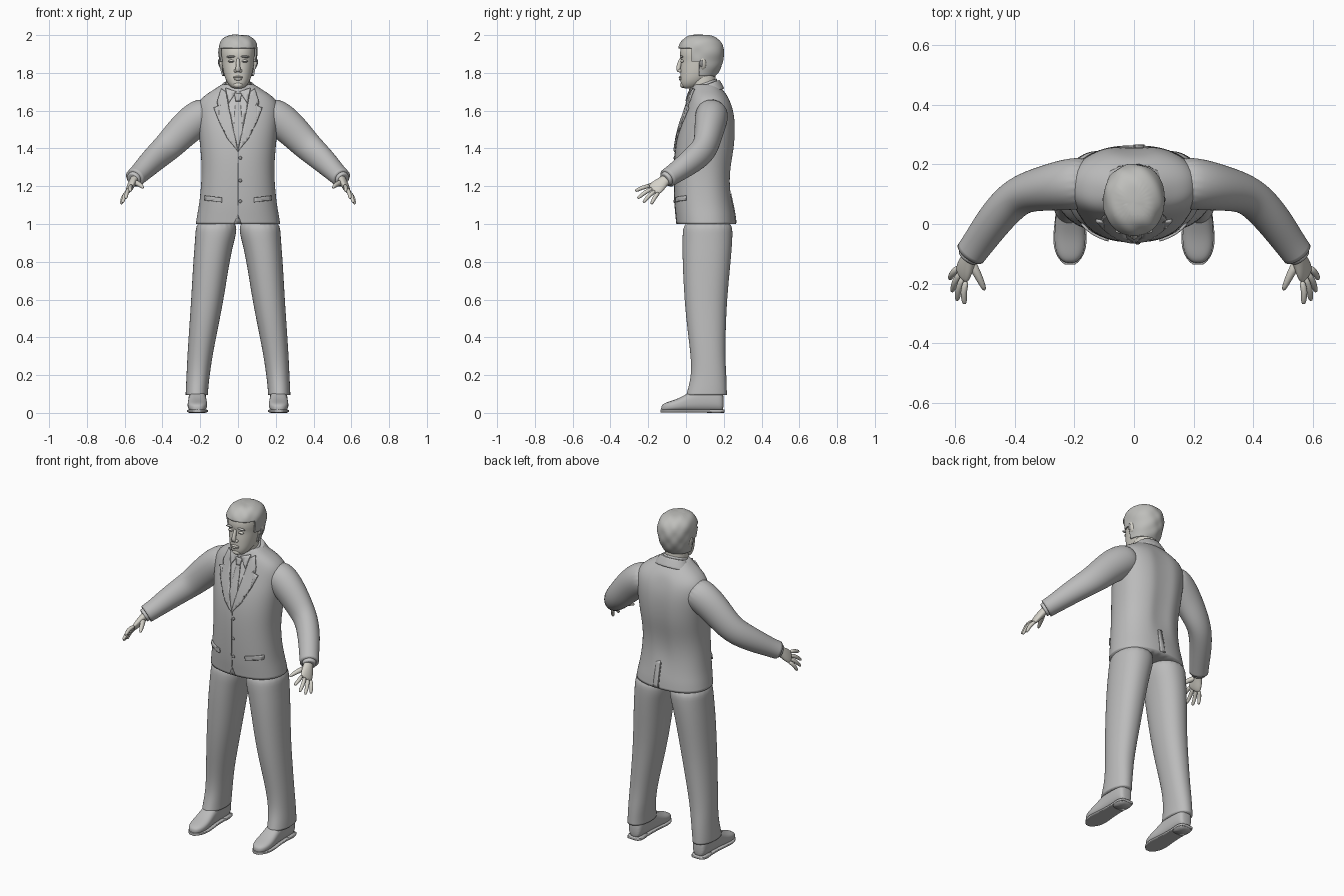
import bpy, bmesh, math
from mathutils import Vector
from mathutils.bvhtree import BVHTree

cube = bpy.data.objects.get("Cube")
if cube:
    bpy.data.objects.remove(cube)


def material(name, rgb):
    m = bpy.data.materials.new(name)
    m.use_nodes = True
    m.diffuse_color = (*rgb, 1)
    m.node_tree.nodes["Principled BSDF"].inputs["Base Color"].default_value = (*rgb, 1)
    return m


SUIT = material("suit grey", (0.5, 0.5, 0.5))
SHIRT = material("shirt grey", (0.56, 0.56, 0.56))
SEAM = material("seam grey", (0.3, 0.3, 0.3))
SKIN = material("skin", (0.66, 0.64, 0.58))
HAIR = material("hair grey", (0.52, 0.52, 0.5))


def finish(name, bm, mat, mirror=False, subsurf=0, solid=0.0):
    bmesh.ops.recalc_face_normals(bm, faces=bm.faces)
    for f in bm.faces:
        f.smooth = True
    me = bpy.data.meshes.new(name)
    bm.to_mesh(me)
    bm.free()
    me.materials.append(mat)
    ob = bpy.data.objects.new(name, me)
    bpy.context.collection.objects.link(ob)
    if mirror:
        ob.modifiers.new("Mirror", "MIRROR").use_mirror_merge = False
    if subsurf:
        s = ob.modifiers.new("Subsurf", "SUBSURF")
        s.levels = s.render_levels = subsurf
    if solid:
        s = ob.modifiers.new("Solidify", "SOLIDIFY")
        s.thickness, s.offset = solid, 0
    return ob


def skin_rings(rings, crease=(0, 0), power=2.0, n=20):
    """Each ring is (centre, u axis, v axis); a superellipse is drawn on each."""
    bm = bmesh.new()
    layer = bm.edges.layers.float.new("crease_edge")
    loops = []
    for c, u, v in rings:
        loop = []
        for i in range(n):
            a = math.tau * (i + 0.5) / n
            p, q = math.cos(a), math.sin(a)
            p = math.copysign(abs(p) ** (2 / power), p)
            q = math.copysign(abs(q) ** (2 / power), q)
            loop.append(bm.verts.new(Vector(c) + Vector(u) * p + Vector(v) * q))
        loops.append(loop)
    for a, b in zip(loops, loops[1:]):
        for i in range(n):
            j = (i + 1) % n
            bm.faces.new((a[i], a[j], b[j], b[i]))
    for loop, c in ((loops[0], crease[0]), (loops[-1], crease[1])):
        for e in bm.faces.new(loop).edges:
            e[layer] = c
    return bm


def stack(rows, tilt=0, **kw):
    """Horizontal rings from rows of (z, x centre, half width, front y, back y)."""
    return skin_rings([((x, (f + b) / 2, z), (w, 0, 0),
                        (0, (b - f) / 2, tilt * (b - f) / 2)) for z, x, w, f, b in rows], **kw)


def tube(path, radii, ref=(0, 0, 1), **kw):
    """Rings square to a path; radii are (along ref, across ref)."""
    pts, rings = [Vector(p) for p in path], []
    for i, p in enumerate(pts):
        t = (pts[min(i + 1, len(pts) - 1)] - pts[max(i - 1, 0)]).normalized()
        u = Vector(ref)
        u = (u - t * u.dot(t)).normalized()
        rings.append((p, u * radii[i][0], t.cross(u) * radii[i][1]))
    return skin_rings(rings, **kw)


def ball(name, loc, size, mat, mirror=False, turn=0):
    bm = bmesh.new()
    bmesh.ops.create_uvsphere(bm, u_segments=16, v_segments=10, radius=1)
    for v in bm.verts:
        x, y, z = (v.co[i] * size[i] for i in range(3))
        c, s = math.cos(turn), math.sin(turn)
        v.co = Vector((x * c - z * s, y, x * s + z * c)) + Vector(loc)
    return finish(name, bm, mat, mirror)


# Jacket body, with a shallow groove down the spine
bm = stack([(1.0, 0, .225, -.05, .265), (1.05, 0, .217, -.055, .26), (1.1, 0, .207, -.06, .25),
            (1.2, 0, .196, -.063, .237), (1.3, 0, .192, -.063, .242), (1.4, 0, .2, -.058, .262),
            (1.5, 0, .21, -.04, .268), (1.58, 0, .218, -.012, .262), (1.64, 0, .215, .008, .245),
            (1.68, 0, .18, .02, .22), (1.71, 0, .13, .028, .195), (1.74, 0, .085, .04, .17)],
           crease=(1, .5), power=2.3, n=32)
for v in bm.verts:
    if v.co.y > .15 and 1.15 < v.co.z < 1.65:
        v.co.y -= .018 * math.exp(-(v.co.x / .035) ** 2)
jacket = finish("jacket_body", bm, SUIT, subsurf=2)

# Sleeves, shirt cuffs and trouser legs
finish("sleeves", tube(
    [(.13, .14, 1.6), (.21, .135, 1.565), (.29, .122, 1.495), (.36, .108, 1.42), (.41, .08, 1.375),
     (.47, .012, 1.32), (.52, -.06, 1.268), (.548, -.098, 1.243)],
    [(.085, .085), (.098, .09), (.09, .078), (.081, .068), (.075, .066), (.066, .062),
     (.054, .055), (.051, .053)], crease=(0, 1)), SUIT, True, 2)
finish("shirt_cuffs", tube([(.54, -.088, 1.25), (.556, -.11, 1.235)], [(.04, .04), (.038, .038)],
                           crease=(1, 1)), SHIRT, True, 2)
finish("trouser_legs", stack(
    [(1.03, .112, .108, -.01, .245), (.95, .117, .11, -.02, .248), (.9, .126, .104, -.02, .246),
     (.8, .141, .097, -.02, .238), (.6, .162, .087, -.01, .218), (.45, .182, .077, .005, .212),
     (.3, .202, .067, .025, .208), (.2, .211, .062, .027, .215), (.13, .217, .06, .01, .217),
     (.095, .218, .06, .0, .218)], crease=(0, 1), power=2.2), SUIT, True, 2)


# Shoes: uppers, soles and heels, flat on the ground
def shoe_rings(rows, base=0.0):
    return [((.215, y, base + h / 2), (w, 0, 0), (0, 0, h / 2)) for y, w, h in rows]


finish("shoe_uppers", skin_rings(shoe_rings(
    [(.2, .03, .1), (.18, .045, .13), (.1, .047, .14), (.03, .047, .11), (-.03, .053, .072),
     (-.08, .052, .055), (-.115, .038, .044), (-.132, .016, .03)], .008),
    crease=(0, 0), power=2.6), SUIT, True, 2)
finish("shoe_soles", skin_rings(shoe_rings(
    [(.205, .036, .016), (.18, .05, .016), (.1, .046, .016), (.03, .048, .016), (-.03, .057, .016),
     (-.08, .056, .016), (-.117, .04, .016), (-.136, .018, .016)], .002),
    crease=(.5, .5), power=5), SUIT, True, 2)
finish("shoe_heels", stack([(0, .215, .044, .11, .202), (.018, .215, .046, .105, .206)],
                           crease=(1, 1), power=3), SUIT, True, 1)

# Hands
spread = Vector((-.4, -.73, .56))
knuckles = Vector((.575, -.165, 1.185))
finish("palms", tube([(.535, -.08, 1.255), (.553, -.115, 1.23), (.566, -.143, 1.205), knuckles,
                      (.58, -.178, 1.176)],
                     [(.028, .024), (.029, .022), (.04, .02), (.041, .016), (.034, .01)],
                     ref=spread), SKIN, True, 2)
tips = {"index": (.57, -.27, 1.175), "middle": (.595, -.258, 1.135),
        "ring": (.612, -.228, 1.113), "little": (.62, -.185, 1.105)}
for i, (finger, tip) in enumerate(tips.items()):
    base = knuckles + spread * (.031 - .0205 * i)
    tip = Vector(tip)
    mid = base.lerp(tip, .5) + Vector((.008, -.003, .005))
    finish(finger + "_fingers", tube([base, mid, base.lerp(tip, .85), tip],
                                     [(.012, .012), (.0115, .0115), (.01, .01), (.006, .006)], n=10),
           SKIN, True, 1)
finish("thumbs", tube([(.55, -.125, 1.222), (.53, -.16, 1.215), (.513, -.195, 1.203), (.5, -.225, 1.19)],
                      [(.016, .018), (.015, .015), (.012, .012), (.007, .007)], n=10), SKIN, True, 1)

# Neck and head
finish("neck", stack([(1.66, 0, .066, .03, .165), (1.72, 0, .064, .025, .158),
                      (1.78, 0, .066, .01, .16), (1.83, 0, .06, .02, .15)]), SKIN, subsurf=2)
head = finish("head", stack(
    [(1.716, 0, .024, -.012, .035), (1.73, 0, .044, -.025, .075), (1.755, 0, .062, -.03, .11),
     (1.79, 0, .075, -.03, .15), (1.83, 0, .083, -.03, .175), (1.865, 0, .088, -.026, .185),
     (1.89, 0, .091, -.033, .19), (1.92, 0, .092, -.032, .19), (1.95, 0, .089, -.024, .183),
     (1.975, 0, .074, -.002, .16), (1.99, 0, .045, .025, .125)], power=2.2, n=24), SKIN, subsurf=2)

# Face and ears
finish("nose", tube([(0, -.024, 1.88), (0, -.034, 1.85), (0, -.042, 1.822), (0, -.036, 1.803)],
                    [(.01, .009), (.012, .01), (.014, .014), (.008, .013)], ref=(0, 1, 0), n=12),
       SKIN, subsurf=2)
ball("nostrils", (.013, -.032, 1.811), (.009, .011, .009), SKIN, True)
ball("brows", (.037, -.024, 1.886), (.026, .009, .006), HAIR, True, -.08)
ball("eyes", (.035, -.02, 1.862), (.017, .009, .008), SKIN, True)
ball("eye_slits", (.035, -.0265, 1.861), (.012, .004, .003), SEAM, True)
ball("upper_lip", (0, -.03, 1.777), (.027, .009, .006), SKIN)
ball("lower_lip", (0, -.029, 1.767), (.022, .009, .007), SKIN)
ball("chin", (0, -.015, 1.736), (.026, .016, .016), SKIN)
ball("ears", (.09, .088, 1.848), (.012, .02, .033), SKIN, True, -.2)
ball("ear_hollows", (.099, .082, 1.85), (.006, .011, .019), SEAM, True, -.2)

# Hair: a shell lifted off the skull and trimmed at a hairline
deps = bpy.context.evaluated_depsgraph_get()
bm = bmesh.new()
bm.from_mesh(head.evaluated_get(deps).to_mesh())
bm.normal_update()
for v, nrm in [(v, v.normal.copy()) for v in bm.verts]:
    wave = .002 * math.sin(v.co.x * 90 + v.co.y * 50) * math.sin(v.co.z * 70)
    v.co += nrm * (.008 + wave)
hairlines = [(.03, 1.93), (.07, 1.86), (9, 1.785)]   # (up to this y, lowest z)
for y, z in hairlines:
    for co, no in (((0, y, 0), (0, 1, 0)), ((0, 0, z), (0, 0, 1))):
        bmesh.ops.bisect_plane(bm, geom=bm.verts[:] + bm.edges[:] + bm.faces[:],
                               plane_co=co, plane_no=no)


def below_hairline(p):
    return p.z < next(z for y, z in hairlines if p.y < y)


bmesh.ops.delete(bm, geom=[f for f in bm.faces if below_hairline(f.calc_center_median())],
                 context="FACES")
finish("hair", bm, HAIR, solid=.009)

# Collars
finish("shirt_collar", stack([(1.675, 0, .078, .018, .165), (1.715, 0, .076, .012, .168),
                              (1.745, 0, .071, .016, .166)], tilt=.35, crease=(.6, .8)), SHIRT, subsurf=2)
finish("jacket_collar", stack([(1.69, 0, .115, .05, .205), (1.72, 0, .098, .052, .19),
                               (1.742, 0, .083, .055, .178)], tilt=.35, crease=(.5, .8)), SUIT, subsurf=2)

# Cloth details, laid as thin plates over the jacket
tree = BVHTree.FromObject(jacket, deps)


def plate(name, outline, mat, lift=.004, thick=.008, mirror=False, back=False):
    bm = bmesh.new()
    bm.faces.new([bm.verts.new((x, 0, z)) for x, z in outline])
    bmesh.ops.triangulate(bm, faces=bm.faces[:])
    for i in range(-12, 13):
        bmesh.ops.bisect_plane(bm, geom=bm.verts[:] + bm.edges[:] + bm.faces[:],
                               plane_co=(i * .02, 0, 0), plane_no=(1, 0, 0))
    for i in range(40):
        bmesh.ops.bisect_plane(bm, geom=bm.verts[:] + bm.edges[:] + bm.faces[:],
                               plane_co=(0, 0, 1 + i * .02), plane_no=(0, 0, 1))
    d = -1 if back else 1
    for v in bm.verts:
        hit = tree.ray_cast(Vector((v.co.x, -d, v.co.z)), Vector((0, d, 0)))[0]
        v.co.y = (hit.y if hit else .05) - d * lift
    return finish(name, bm, mat, mirror, solid=thick)


plate("shirt_front", [(-.065, 1.71), (.065, 1.71), (0, 1.39)], SHIRT, .002, .004)
plate("tie", [(-.012, 1.655), (.012, 1.655), (.026, 1.5), (0, 1.4), (-.026, 1.5)], SUIT, .006, .006)
plate("tie_knot", [(-.02, 1.69), (.02, 1.69), (.012, 1.65), (-.012, 1.65)], SUIT, .011, .009)
plate("collar_points", [(.008, 1.7), (.066, 1.72), (.05, 1.64)], SHIRT, .01, .007, True)
plate("lapels", [(0, 1.385), (.055, 1.45), (.1, 1.54), (.128, 1.615), (.092, 1.628), (.108, 1.655),
                 (.088, 1.715), (.064, 1.7), (.045, 1.6)], SUIT, .006, .009, True)
plate("pocket_flaps", [(.085, 1.115), (.175, 1.125), (.175, 1.15), (.085, 1.14)], SUIT, .004, .009, True)
plate("front_seam", [(-.002, 1.03), (.002, 1.03), (.002, 1.39), (-.002, 1.39)], SEAM, .001, .003)
plate("hem_opening", [(-.022, 1.002), (.018, 1.002), (0, 1.05)], SEAM, .001, .003)
plate("back_vent", [(-.002, 1.005), (.003, 1.005), (.003, 1.15), (-.002, 1.15)], SEAM, .001, .003, back=True)
plate("vent_flap", [(.004, 1.005), (.035, 1.005), (.03, 1.15), (.004, 1.16)], SUIT, .001, .006, back=True)
for i, z in enumerate((1.35, 1.23, 1.12)):
    y = tree.ray_cast(Vector((.012, -1, z)), Vector((0, 1, 0)))[0].y
    ball(f"button_{i + 1}", (.012, y - .002, z), (.009, .005, .009), SEAM)
